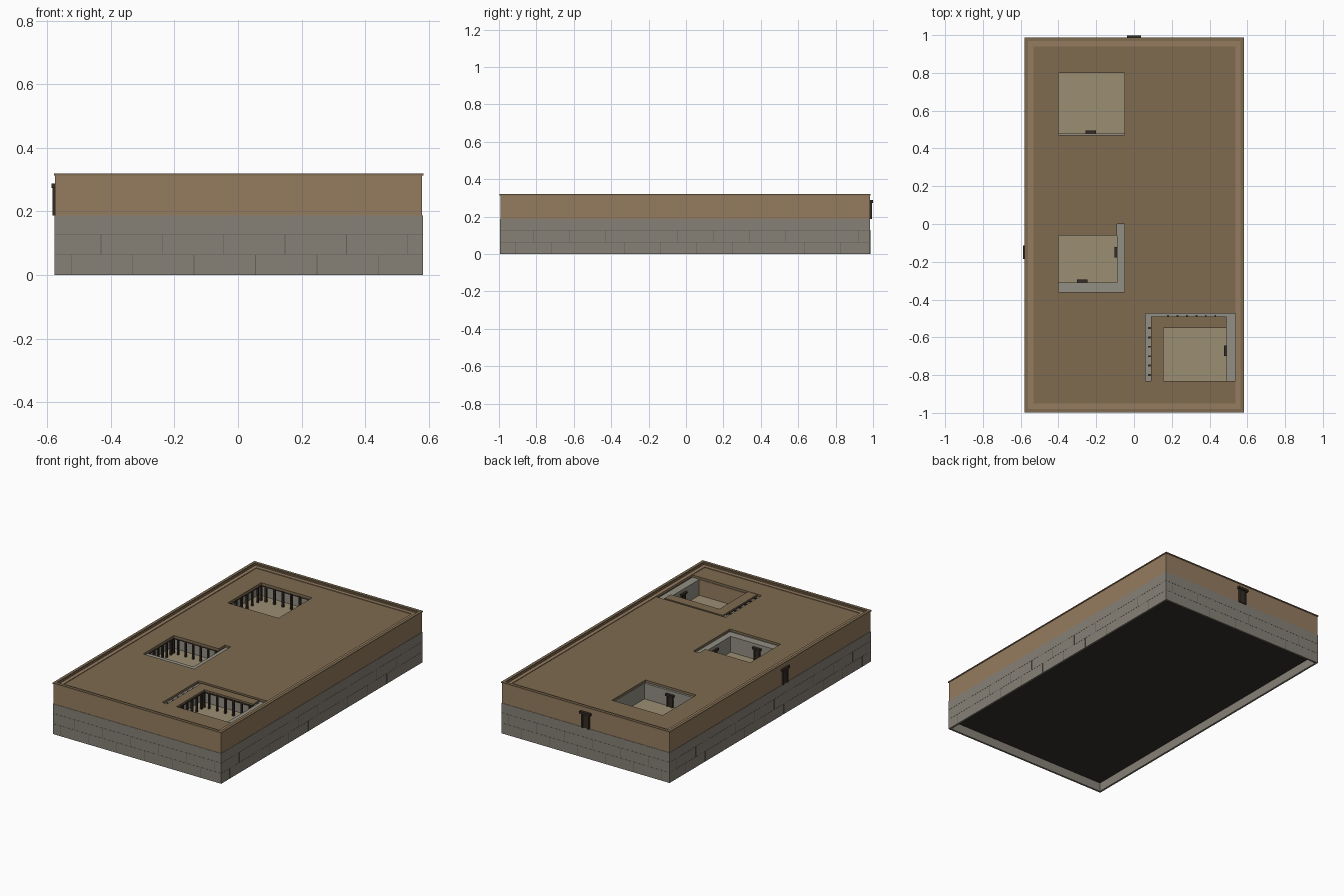
import bpy, bmesh
from mathutils import Matrix, Vector

if "Cube" in bpy.data.objects:
    bpy.data.objects.remove(bpy.data.objects["Cube"])

X0, X1, Y0, Y1 = -0.577, 0.581, -0.995, 0.985
FLOOR, ROOF, TOP = 0.188, 0.304, 0.32


def material(name, rgb):
    m = bpy.data.materials.new(name)
    m.diffuse_color = (*rgb, 1)
    m.use_nodes = True
    m.node_tree.nodes["Principled BSDF"].inputs["Base Color"].default_value = m.diffuse_color
    return m


PLASTER = material("plaster", (0.30, 0.20, 0.115))
EARTH = material("roof_earth", (0.21, 0.145, 0.08))
STONE = material("stone", (0.24, 0.22, 0.185))
JOINT = material("stone_joint", (0.13, 0.12, 0.10))
PALE = material("pale_wall", (0.29, 0.275, 0.23))
SAND = material("sand", (0.33, 0.27, 0.17))
WOOD = material("dark_wood", (0.035, 0.025, 0.018))
DARK = material("underside_dark", (0.035, 0.03, 0.025))


def finish(name, bm, mat):
    me = bpy.data.meshes.new(name)
    bm.to_mesh(me)
    bm.free()
    me.materials.append(mat)
    ob = bpy.data.objects.new(name, me)
    bpy.context.collection.objects.link(ob)
    return ob


def boxes(name, mat, items):
    """One object from boxes given as (x0, x1, y0, y1, z0, z1)."""
    bm = bmesh.new()
    for x0, x1, y0, y1, z0, z1 in items:
        mid = Vector(((x0 + x1) / 2, (y0 + y1) / 2, (z0 + z1) / 2))
        size = Matrix.Diagonal((x1 - x0, y1 - y0, z1 - z0, 1))
        bmesh.ops.create_cube(bm, size=1, matrix=Matrix.Translation(mid) @ size)
    return finish(name, bm, mat)


def ring(inset, width, z0, z1):
    """Four boxes following the outline of the building."""
    a, b, c, d = X0 + inset, X1 - inset, Y0 + inset, Y1 - inset
    w = width
    return [(a, b, c, c + w, z0, z1), (a, b, d - w, d, z0, z1),
            (a, a + w, c + w, d - w, z0, z1), (b - w, b, c + w, d - w, z0, z1)]


def sheet(name, mat, z, thick, area, holes):
    """Flat slab with rectangular openings, top at z."""
    xs = sorted({area[0], area[1], *[v for h in holes for v in h[:2]]})
    ys = sorted({area[2], area[3], *[v for h in holes for v in h[2:]]})
    bm = bmesh.new()
    vs = {(x, y): bm.verts.new((x, y, z)) for x in xs for y in ys}
    for xa, xb in zip(xs, xs[1:]):
        for ya, yb in zip(ys, ys[1:]):
            cx, cy = (xa + xb) / 2, (ya + yb) / 2
            if not any(h[0] < cx < h[1] and h[2] < cy < h[3] for h in holes):
                bm.faces.new([vs[xa, ya], vs[xb, ya], vs[xb, yb], vs[xa, yb]])
    bmesh.ops.delete(bm, geom=[v for v in bm.verts if not v.link_faces], context='VERTS')
    ob = finish(name, bm, mat)
    mod = ob.modifiers.new("thickness", 'SOLIDIFY')
    mod.thickness, mod.offset = thick, -1
    return ob


# Stone base, hollow below, with the terrace floor on top
boxes("stone_base", STONE, ring(0, 0.012, 0, FLOOR))
boxes("terrace_floor", STONE, [(X0 + .012, X1 - .012, Y0 + .012, Y1 - .012, 0.12, FLOOR - .002)])
boxes("base_underside", DARK, [(X0 + .012, X1 - .012, Y0 + .012, Y1 - .012, 0.055, 0.12)])

# Joints between the stone blocks
joints = []
e, t = 0.0006, 0.0012
for row in range(3):
    z0, z1 = row * 0.064, min((row + 1) * 0.064, FLOOR)
    if row:
        joints += ring(-e, 0.002, z0 - t, z0 + t)
    if row == 2:
        continue
    for i in range(11):
        v = -0.91 + i * 0.193 - 0.1 * row
        if X0 < v < X1:
            joints += [(v - t, v + t, Y0 - e, Y0, z0, z1), (v - t, v + t, Y1, Y1 + e, z0, z1)]
        if Y0 < v < Y1:
            joints += [(X0 - e, X0, v - t, v + t, z0, z1), (X1, X1 + e, v - t, v + t, z0, z1)]
boxes("stone_joints", JOINT, joints)

# Plastered upper walls, parapet cap and inner ledge
boxes("outer_walls", PLASTER, ring(0.002, 0.02, FLOOR, 0.313))
boxes("parapet_cap", EARTH, ring(-0.002, 0.018, 0.313, TOP))
boxes("parapet_ledge", PLASTER, ring(0.022, 0.022, ROOF - .004, ROOF + .004))

# Main roof with the three courtyard openings
roof_holes = [(-0.40, -0.05, 0.47, 0.80),
              (-0.40, -0.05, -0.36, -0.06), (-0.09, -0.05, -0.06, 0.0),
              (0.06, 0.54, -0.83, -0.475)]
sheet("roof", EARTH, ROOF, 0.014, (X0 + .02, X1 - .02, Y0 + .02, Y1 - .02), roof_holes)

# Separate L-shaped portico roof in the front courtyard, with beam ends
sheet("portico_roof", EARTH, 0.302, 0.010, (0.09, 0.49, -0.83, -0.49), [(0.155, 0.49, -0.83, -0.55)])
beams = [(0.075, 0.155, y - .005, y + .005, 0.284, 0.294) for y in
         [-0.80 + i * 0.05 for i in range(6)]]
beams += [(x - .005, x + .005, -0.55, -0.482, 0.284, 0.294) for x in
          [0.18 + i * 0.05 for i in range(6)]]
boxes("portico_beams", WOOD, beams)

# Sandy courtyard floors
boxes("courtyard_floors", SAND, [(-0.46, -0.05, 0.48, 0.86, FLOOR - .004, FLOOR + .002),
                                 (-0.46, -0.09, -0.31, 0.0, FLOOR - .004, FLOOR + .002),
                                 (0.09, 0.49, -0.83, -0.49, FLOOR - .004, FLOOR + .002)])

# Pale courtyard walls, just below the roof
W = 0.288
boxes("back_courtyard_walls", PALE, [(-0.47, -0.04, 0.465, 0.48, FLOOR, W),
                                     (-0.05, -0.04, 0.48, 0.86, FLOOR, W),
                                     (-0.47, -0.46, 0.48, 0.86, FLOOR, W),
                                     (-0.47, -0.04, 0.86, 0.87, FLOOR, W)])
boxes("middle_courtyard_walls", PALE, [(-0.47, -0.05, -0.36, -0.31, FLOOR, W),
                                       (-0.09, -0.05, -0.31, 0.0, FLOOR, W),
                                       (-0.47, -0.46, -0.31, 0.0, FLOOR, W),
                                       (-0.47, -0.05, 0.0, 0.01, FLOOR, W)])
boxes("front_courtyard_walls", PALE, [(0.49, 0.54, -0.83, -0.475, FLOOR, W),
                                      (0.06, 0.09, -0.83, -0.475, FLOOR, W),
                                      (0.09, 0.49, -0.49, -0.475, FLOOR, W)])
boxes("front_courtyard_end_wall", PLASTER, [(0.06, 0.54, -0.845, -0.83, FLOOR, W)])


# Colonnades on the left and back side of each courtyard
def colonnade(name, x0, x1, y0, y1, n=6):
    r, posts = 0.0055, []
    for i in range(n):
        y = y0 + (y1 - y0) * (i + 0.5) / n
        x = x0 + (x1 - x0) * (i + 0.5) / n
        posts += [(x0 - 2 * r, x0, y - r, y + r, FLOOR, 0.289),
                  (x - r, x + r, y1, y1 + 2 * r, FLOOR, 0.289)]
    posts.append((x0 - 2 * r, x0, y1, y1 + 2 * r, FLOOR, 0.289))
    boxes(name + "_posts", WOOD, posts)
    boxes(name + "_lintels", WOOD, [(x0 - 2 * r, x0 - .001, y0, y1 + 2 * r, 0.281, 0.2895),
                                    (x0, x1, y1 + .001, y1 + 2 * r, 0.281, 0.2895)])


colonnade("back_colonnade", -0.40, -0.05, 0.48, 0.80)
colonnade("middle_colonnade", -0.40, -0.09, -0.31, -0.06)
colonnade("front_colonnade", 0.155, 0.49, -0.83, -0.55)


# Doors: a leaf, two jambs and a wider lintel, standing out along dx, dy
def door(name, x, y, dx, dy, w, h, d):
    def part(a, b, depth, z0, z1):
        if dx:
            return (min(x, x + dx * depth), max(x, x + dx * depth), y + a, y + b, z0, z1)
        return (x + a, x + b, min(y, y + dy * depth), max(y, y + dy * depth), z0, z1)
    z, j, k = FLOOR, w * 0.2, h * 0.15
    boxes(name, WOOD, [part(-w / 2 + j, w / 2 - j, d * 0.4, z, z + h - k),
                       part(-w / 2, -w / 2 + j, d * 0.7, z, z + h - k),
                       part(w / 2 - j, w / 2, d * 0.7, z, z + h - k),
                       part(-w / 2 - j, w / 2 + j, d, z + h - k, z + h)])


door("back_outer_door", 0.0, Y1 - .002, 0, 1, 0.052, 0.1, 0.016)
door("left_outer_door", X0 + .002, -0.15, -1, 0, 0.052, 0.1, 0.012)
door("back_courtyard_door", -0.23, 0.48, 0, 1, 0.04, 0.08, 0.016)
door("middle_courtyard_front_door", -0.275, -0.31, 0, 1, 0.04, 0.08, 0.016)
door("middle_courtyard_side_door", -0.085, -0.15, -1, 0, 0.04, 0.08, 0.018)
door("front_courtyard_door", 0.495, -0.67, -1, 0, 0.04, 0.08, 0.018)
